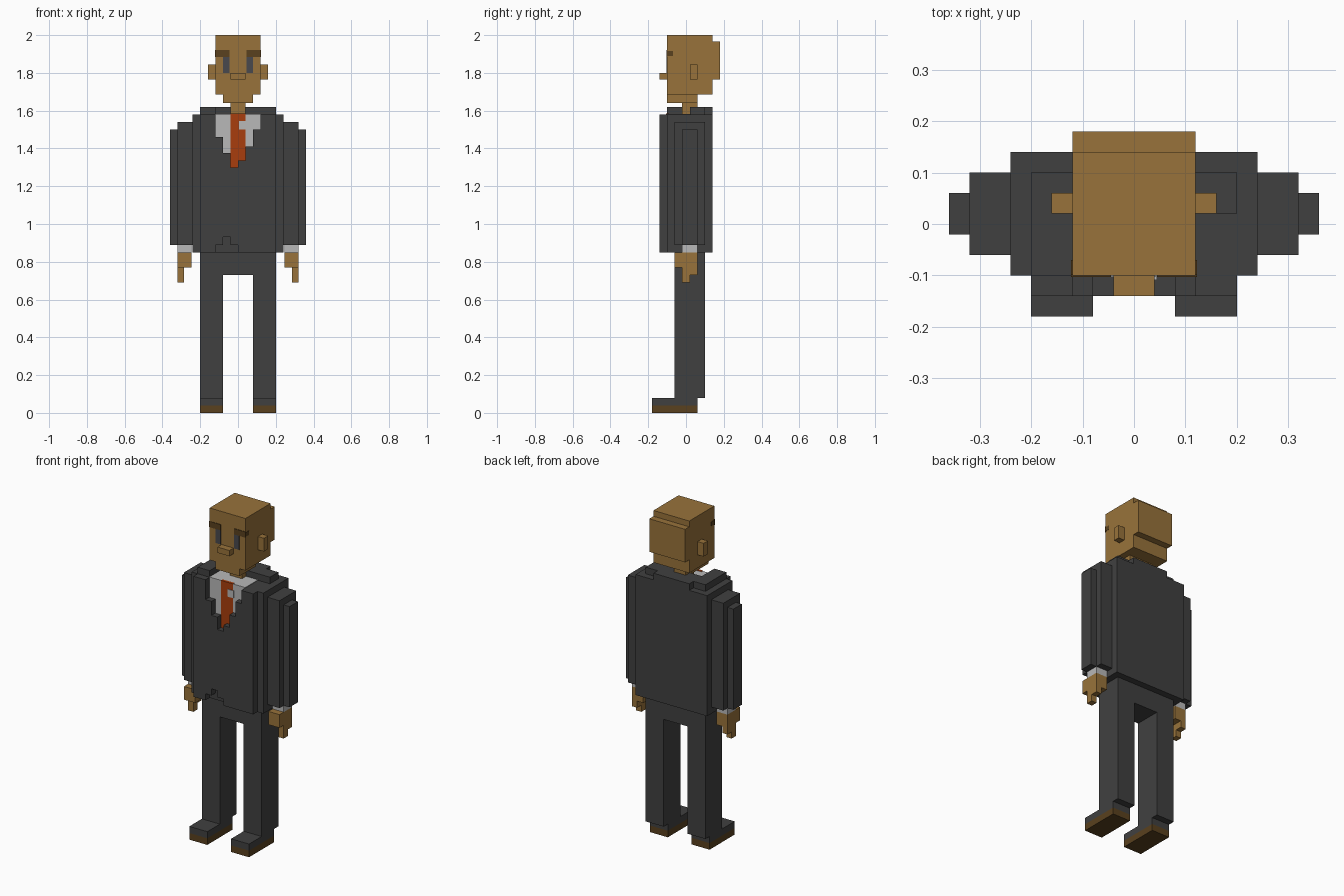
import bpy, bmesh

if "Cube" in bpy.data.objects:
    bpy.data.objects.remove(bpy.data.objects["Cube"])


def material(name, rgb):
    m = bpy.data.materials.new(name)
    m.diffuse_color = (*rgb, 1)
    m.use_nodes = True
    m.node_tree.nodes["Principled BSDF"].inputs["Base Color"].default_value = m.diffuse_color
    return m


SKIN = material("skin", (0.314, 0.171, 0.043))
SUIT = material("charcoal cloth", (0.051, 0.051, 0.051))
WHITE = material("white cloth", (0.48, 0.48, 0.48))
RED = material("tie red", (0.392, 0.048, 0.004))
BROWN = material("dark brown", (0.1, 0.052, 0.013))
SLATE = material("eye slate", (0.065, 0.065, 0.075))


def finish(name, bm, mat):
    bmesh.ops.recalc_face_normals(bm, faces=bm.faces)
    me = bpy.data.meshes.new(name)
    bm.to_mesh(me)
    bm.free()
    me.materials.append(mat)
    ob = bpy.data.objects.new(name, me)
    bpy.context.collection.objects.link(ob)
    return ob


def blocks(name, mat, *boxes, mirror=False):
    """One object from boxes given as (x0, x1, y0, y1, z0, z1)."""
    bm = bmesh.new()
    for x0, x1, y0, y1, z0, z1 in boxes:
        for s in ((1, -1) if mirror else (1,)):
            vs = bmesh.ops.create_cube(bm, size=1)["verts"]
            for v in vs:
                v.co.x = s * (x1 if v.co.x > 0 else x0)
                v.co.y = y1 if v.co.y > 0 else y0
                v.co.z = z1 if v.co.z > 0 else z0
    return finish(name, bm, mat)


def slab(name, mat, outline, y0, y1):
    """Extrude an outline of (x, z) points from y0 to y1."""
    bm = bmesh.new()
    f = bm.faces.new([bm.verts.new((x, y0, z)) for x, z in outline])
    ext = bmesh.ops.extrude_face_region(bm, geom=[f])["geom"]
    for v in ext:
        if isinstance(v, bmesh.types.BMVert):
            v.co.y = y1
    return finish(name, bm, mat)


# Head
blocks("head", SKIN, (-.12, .12, -.10, .14, 1.685, 2.0))
blocks("back_of_head", SKIN, (-.12, .12, .13, .18, 1.765, 1.965))
blocks("chin", SKIN, (-.08, .08, -.10, .06, 1.64, 1.69))
blocks("neck", SKIN, (-.04, .04, -.02, .06, 1.56, 1.65))
blocks("nose", SKIN, (-.04, .04, -.14, -.09, 1.765, 1.80))
blocks("ears", SKIN, (.11, .16, .02, .06, 1.765, 1.845), mirror=True)

# Painted face details
blocks("eyebrows", BROWN, (.045, .122, -.103, -.098, 1.885, 1.92),
       (.118, .122, -.103, -.07, 1.89, 1.915), mirror=True)
blocks("eyes", SLATE, (.045, .08, -.103, -.098, 1.80, 1.885), mirror=True)

# Jacket body and stepped sleeves
blocks("jacket_body", SUIT, (-.24, .24, -.10, .14, .85, 1.58))
blocks("sleeves", SUIT, (.23, .32, -.06, .10, .89, 1.54),
       (.31, .36, -.02, .06, .89, 1.50), mirror=True)

# Jacket front with stepped neckline and hem notch
slab("jacket_front", SUIT, [
    (-.20, .85), (-.12, .85), (-.12, .89), (-.08, .89), (-.08, .93),
    (-.04, .93), (-.04, .89), (0, .89), (0, .85), (.20, .85), (.20, 1.58),
    (.12, 1.58), (.12, 1.50), (.08, 1.50), (.08, 1.41), (.04, 1.41),
    (.04, 1.335), (0, 1.335), (0, 1.30), (-.04, 1.30), (-.04, 1.375),
    (-.08, 1.375), (-.08, 1.46), (-.12, 1.46), (-.12, 1.58), (-.20, 1.58),
], -.14, -.10)

# Raised shoulders and collar
blocks("collar", SUIT, (-.20, -.12, -.10, .10, 1.57, 1.62),
       (.12, .20, .02, .10, 1.57, 1.62), (-.12, -.04, .02, .10, 1.57, 1.62),
       (.04, .12, .02, .10, 1.57, 1.62), (-.12, .12, .06, .14, 1.57, 1.62))

# Shirt and tie
blocks("shirt", WHITE, (-.12, .12, -.103, .02, 1.29, 1.583))
blocks("tie", RED, (-.04, .04, -.106, -.09, 1.29, 1.585))
blocks("shirt_flap", WHITE, (.005, .045, -.109, -.10, 1.50, 1.545))

# Cuffs and hands
blocks("cuffs", WHITE, (.245, .32, -.02, .06, .85, .90), mirror=True)
blocks("hands", SKIN, (.245, .32, -.06, .06, .77, .85),
       (.285, .32, -.02, .06, .73, .78),
       (.285, .32, -.02, .02, .69, .74), mirror=True)

# Trousers
blocks("hips", SUIT, (-.20, .20, -.06, .10, .73, .87))
blocks("legs", SUIT, (.08, .20, -.06, .10, .08, .74), mirror=True)

# Shoes
blocks("shoe_uppers", SUIT, (.08, .20, -.18, .06, .04, .08), mirror=True)
blocks("shoe_soles", BROWN, (.08, .20, -.18, .06, 0, .04), mirror=True)
